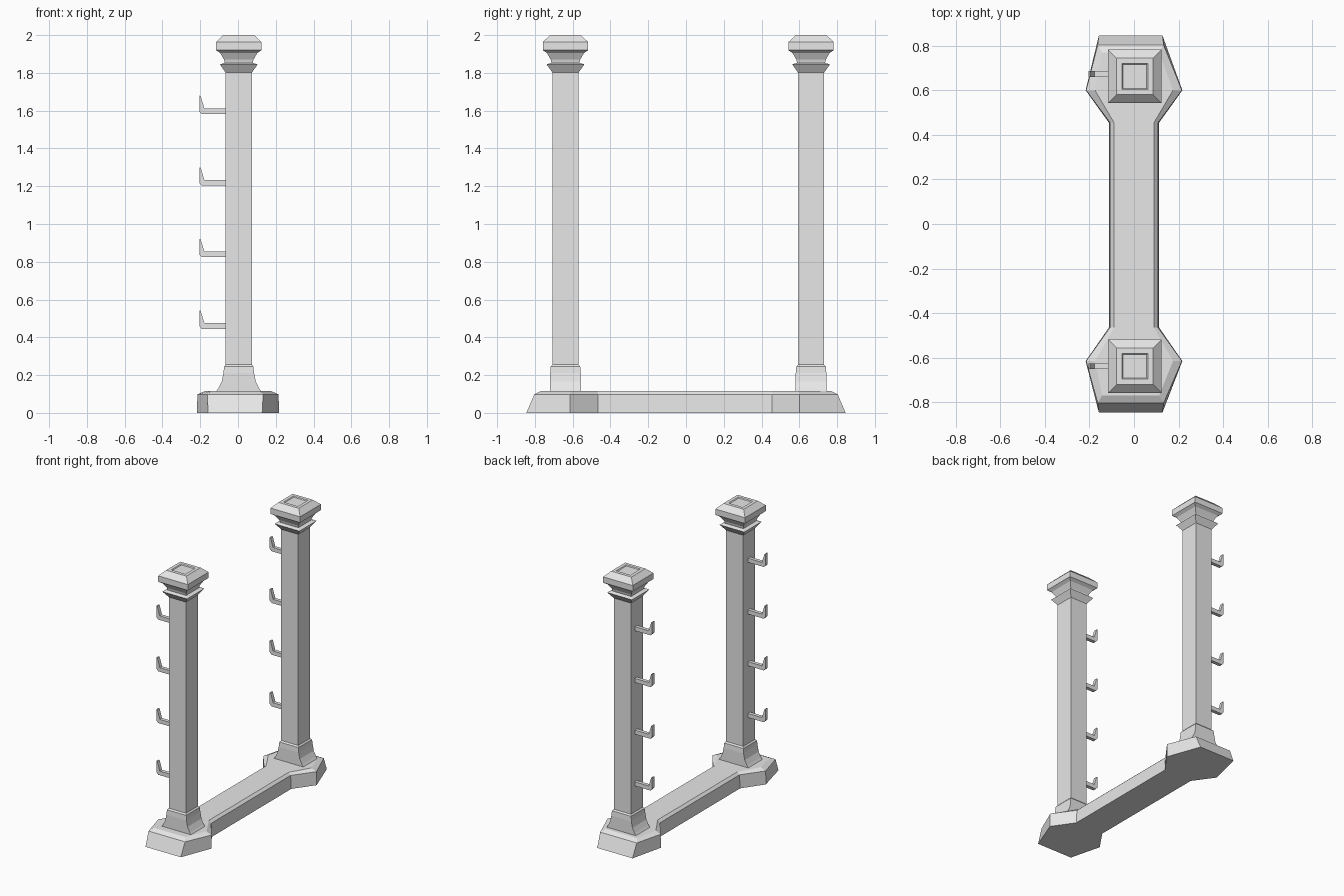
import bpy
import bmesh

cube = bpy.data.objects.get("Cube")
if cube:
    bpy.data.objects.remove(cube, do_unlink=True)

# One plain grey for everything
grey = bpy.data.materials.new("plain_grey")
grey.use_nodes = True
grey.diffuse_color = (0.8, 0.8, 0.8, 1)
grey.node_tree.nodes["Principled BSDF"].inputs["Base Color"].default_value = (0.8, 0.8, 0.8, 1)


def loft(name, rings):
    """Skin a stack of equal-sized point rings and close both ends."""
    bm = bmesh.new()
    loops = [[bm.verts.new(p) for p in ring] for ring in rings]
    for low, high in zip(loops, loops[1:]):
        n = len(low)
        for i in range(n):
            j = (i + 1) % n
            bm.faces.new((low[i], low[j], high[j], high[i]))
    bm.faces.new(loops[0])
    bm.faces.new(loops[-1])
    bmesh.ops.recalc_face_normals(bm, faces=bm.faces)
    mesh = bpy.data.meshes.new(name)
    bm.to_mesh(mesh)
    bm.free()
    mesh.materials.append(grey)
    obj = bpy.data.objects.new(name, mesh)
    bpy.context.collection.objects.link(obj)
    return obj


def rectangle(cy, hx, hy, z, cx=0.004):
    return [(cx + sx * hx, cy + sy * hy, z)
            for sx, sy in ((-1, -1), (1, -1), (1, 1), (-1, 1))]


def base_ring(z, bar, hub, end_x, end_y):
    """Bar outline with a six-sided hub at each end."""
    right = [(end_x - 0.015, -end_y), (hub, -0.615), (bar, -0.465),
             (bar, 0.455), (hub, 0.6), (end_x - 0.015, end_y)]
    left = [(-x if abs(y) < 0.7 else -x - 0.03, y) for x, y in reversed(right)]
    return [(x, y, z) for x, y in right + left]


# Base with sloped ends and a chamfered top edge
loft("base", [
    base_ring(0, 0.113, 0.217, 0.143, 0.845),
    base_ring(0.098, 0.108, 0.215, 0.148, 0.803),
    base_ring(0.115, 0.09, 0.175, 0.128, 0.77),
])

# (half width, height) profiles
foot_profile = [(0.125, 0.105), (0.108, 0.13), (0.09, 0.165),
                (0.081, 0.21), (0.078, 0.245), (0.069, 0.255)]
cap_profile = [(0.068, 1.8), (0.1, 1.845), (0.074, 1.853), (0.078, 1.87),
               (0.098, 1.905), (0.12, 1.92), (0.12, 1.963), (0.082, 2.0),
               (0.058, 2.0), (0.053, 1.994)]
hook_outline = [(-0.05, 0), (-0.192, 0), (-0.205, 0.015), (-0.205, 0.098),
                (-0.198, 0.096), (-0.178, 0.03), (-0.05, 0.03)]

for side, y, hook_y in (("front", -0.638, -0.638), ("back", 0.662, 0.673)):
    # Foot flares sideways only
    loft(side + "_foot", [rectangle(y, w, min(w, 0.081), z) for w, z in foot_profile])
    loft(side + "_post", [rectangle(y, 0.069, 0.069, z) for z in (0.25, 1.805)])
    loft(side + "_cap", [rectangle(y, w, w, z) for w, z in cap_profile])
    # Upturned hooks
    for i in range(4):
        z0 = 0.445 + i * 0.379
        loft(f"{side}_hook_{i + 1}",
             [[(x, hook_y + d, z0 + z) for x, z in hook_outline] for d in (-0.013, 0.013)])
